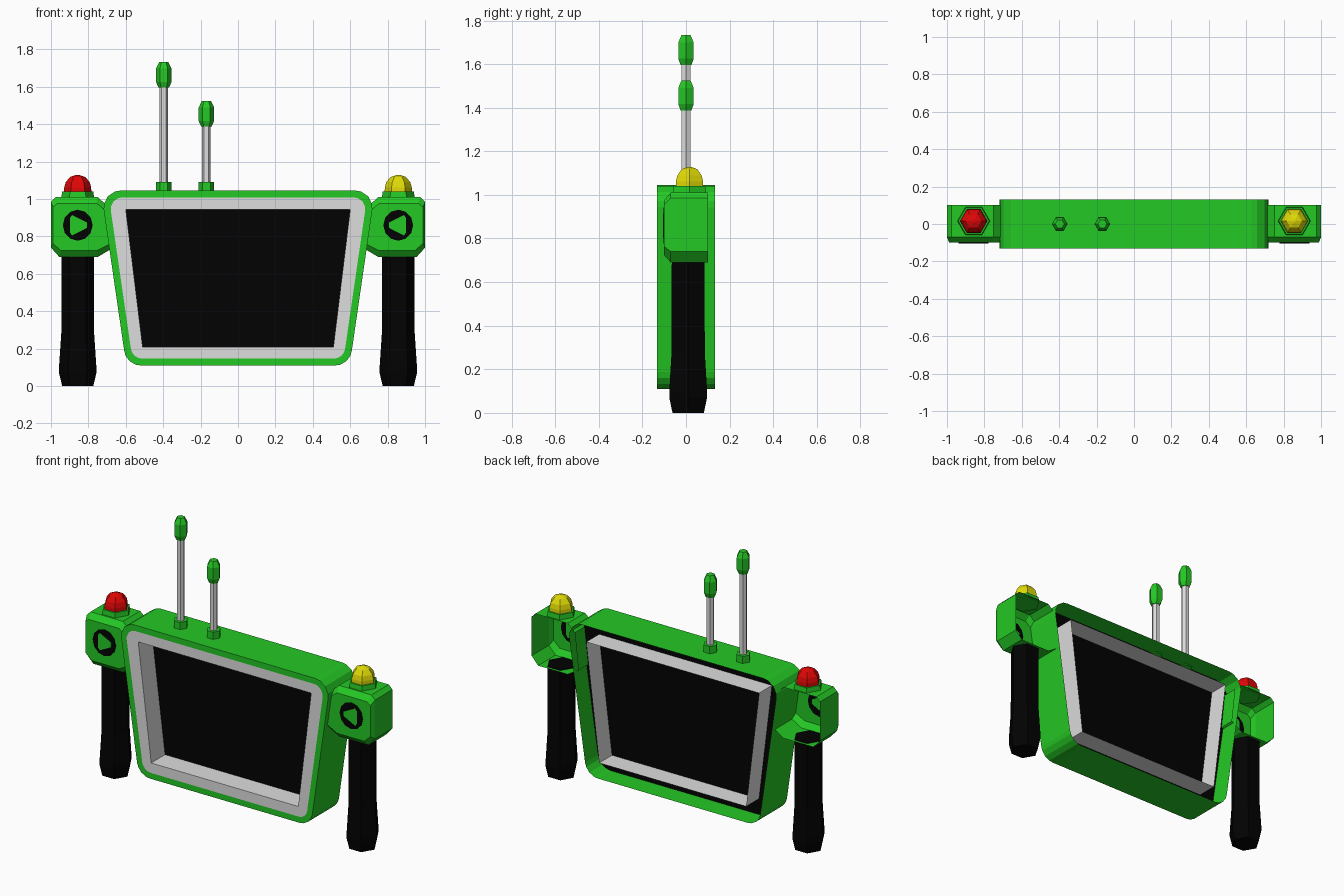
import bpy, bmesh, math
from mathutils import Vector

if "Cube" in bpy.data.objects:
    bpy.data.objects.remove(bpy.data.objects["Cube"])


def material(name, rgb):
    m = bpy.data.materials.new(name)
    m.diffuse_color = (*rgb, 1)
    m.use_nodes = True
    m.node_tree.nodes["Principled BSDF"].inputs["Base Color"].default_value = m.diffuse_color
    return m


GREEN = material("green", (0.018, 0.58, 0.018))
GREY = material("light grey", (0.73, 0.73, 0.73))
BLACK = material("black", (0.0006, 0.0006, 0.0006))
RED = material("red", (0.74, 0.002, 0.002))
YELLOW = material("yellow", (0.74, 0.7, 0.002))


def loft(name, loops, mat, cap_start=False, cap_end=False):
    """Skin a list of equally long point loops."""
    bm = bmesh.new()
    rows = [[bm.verts.new(p) for p in loop] for loop in loops]
    n = len(rows[0])
    for a, b in zip(rows, rows[1:]):
        for i in range(n):
            j = (i + 1) % n
            bm.faces.new((a[i], a[j], b[j], b[i]))
    if cap_start:
        bm.faces.new(rows[0])
    if cap_end:
        bm.faces.new(rows[-1])
    bmesh.ops.remove_doubles(bm, verts=bm.verts, dist=1e-5)
    bmesh.ops.recalc_face_normals(bm, faces=bm.faces)
    me = bpy.data.meshes.new(name)
    bm.to_mesh(me)
    bm.free()
    me.materials.append(mat)
    ob = bpy.data.objects.new(name, me)
    bpy.context.collection.objects.link(ob)
    return ob


def lathe(name, x, y, profile, mat, sides=6):
    """Six-sided turned part from (radius, z) pairs, points on +-x."""
    loops = [[(x + r * math.cos(2 * math.pi * i / sides),
               y + r * math.sin(2 * math.pi * i / sides), z) for i in range(sides)]
             for r, z in profile]
    return loft(name, loops, mat, True, True)


def rounded(top_x, top_z, bot_x, bot_z, radius, seg=4):
    """Trapezoid outline (x, z) with each corner made of seg + 1 points."""
    quad = [Vector(p) for p in ((top_x, top_z), (-top_x, top_z), (-bot_x, bot_z), (bot_x, bot_z))]
    pts = []
    for i, c in enumerate(quad):
        u = (quad[i - 1] - c).normalized()
        v = (quad[(i + 1) % 4] - c).normalized()
        half = u.angle(v) / 2
        centre = c + (u + v).normalized() * radius / math.sin(half)
        t = radius / math.tan(half)
        a, b = c + u * t - centre, c + v * t - centre
        for k in range(seg + 1):
            d = a.lerp(b, k / seg) if radius else Vector((0, 0))
            pts.append(centre + (d.normalized() * radius if radius else d))
    return pts


def at_y(pts, y):
    return [(p[0], y, p[1]) for p in pts]


# Body: open-backed shell, grey bezel with a through frame, screen plate
D = 0.132
outer = rounded(0.733, 1.045, 0.597, 0.11, 0.09)
inner = rounded(0.69, 1.008, 0.565, 0.147, 0.06)
opening = rounded(0.6, 0.945, 0.51, 0.21, 0)
loft("body_shell", [at_y(outer, D), at_y(outer, -D), at_y(inner, -D)], GREEN)
loft("screen_bezel", [at_y(inner, -D), at_y(opening, -D), at_y(opening, D)], GREY)
plate = [(p[0] * 0.998, 0.578 + (p[1] - 0.578) * 0.998) for p in outer]
loft("screen", [at_y(plate, 0.005)], BLACK, cap_start=True)

# Arms, mirrored left and right
ARM = [(-1, 0.985), (-0.975, 1.01), (-0.75, 1.01), (-0.7, 0.965),
       (-0.675, 0.735), (-0.75, 0.69), (-0.955, 0.69), (-1, 0.74)]
ARROW = [(-0.042, 0.038), (-0.03, 0.055), (0.05, 0.014),
         (0.05, -0.014), (-0.03, -0.055), (-0.042, -0.038)]
DISC = [(0.08 * math.cos(math.pi * i / 6), 0.083 * math.sin(math.pi * i / 6)) for i in range(12)]
CX, CZ = -0.857, 0.86

for side, s, lamp in (("left", 1, RED), ("right", -1, YELLOW)):
    def flip(pts):
        return [(s * x, z) for x, z in pts]

    # Housing with chamfered front and open back
    face = flip([(-0.835 + (x + 0.835) * 0.93, 0.85 + (z - 0.85) * 0.79) for x, z in ARM])
    arm = flip(ARM)
    loft(side + "_housing", [at_y(arm, 0.102), at_y(arm, -0.07), at_y(face, -0.1)],
         GREEN, cap_end=True)

    # Round button plate with arrow, visible from both sides
    disc = flip([(CX + x, CZ + z) for x, z in DISC])
    arrow = flip([(CX + x, CZ + z) for x, z in ARROW])
    loft(side + "_button", [at_y(disc, -0.097), at_y(disc, -0.103)], BLACK, True, True)
    loft(side + "_button_arrow", [at_y(arrow, -0.0955), at_y(arrow, -0.1045)], GREEN, True, True)

    # Grip, lamp base and lamp dome
    lathe(side + "_grip", s * CX, 0.01,
          [(0.083, 0), (0.1, 0.07), (0.1, 0.1), (0.088, 0.28), (0.087, 0.694)], BLACK)
    lathe(side + "_lamp_base", s * CX, 0.016, [(0.088, 1.005), (0.083, 1.04)], GREEN)
    lathe(side + "_lamp", s * CX, 0.016,
          [(0.073, 1.035), (0.072, 1.062), (0.064, 1.09), (0.041, 1.118), (0.008, 1.129)], lamp)

# Antennas
for name, x, top in (("tall", -0.397, 1.733), ("short", -0.169, 1.525)):
    lathe(name + "_antenna_base", x, 0, [(0.042, 1.04), (0.042, 1.09)], GREEN)
    lathe(name + "_antenna_rod", x, 0, [(0.023, 1.08), (0.023, top - 0.12)], GREY)
    lathe(name + "_antenna_tip", x, 0,
          [(0.028, top - 0.138), (0.041, top - 0.108), (0.041, top - 0.035), (0.024, top)], GREEN)
